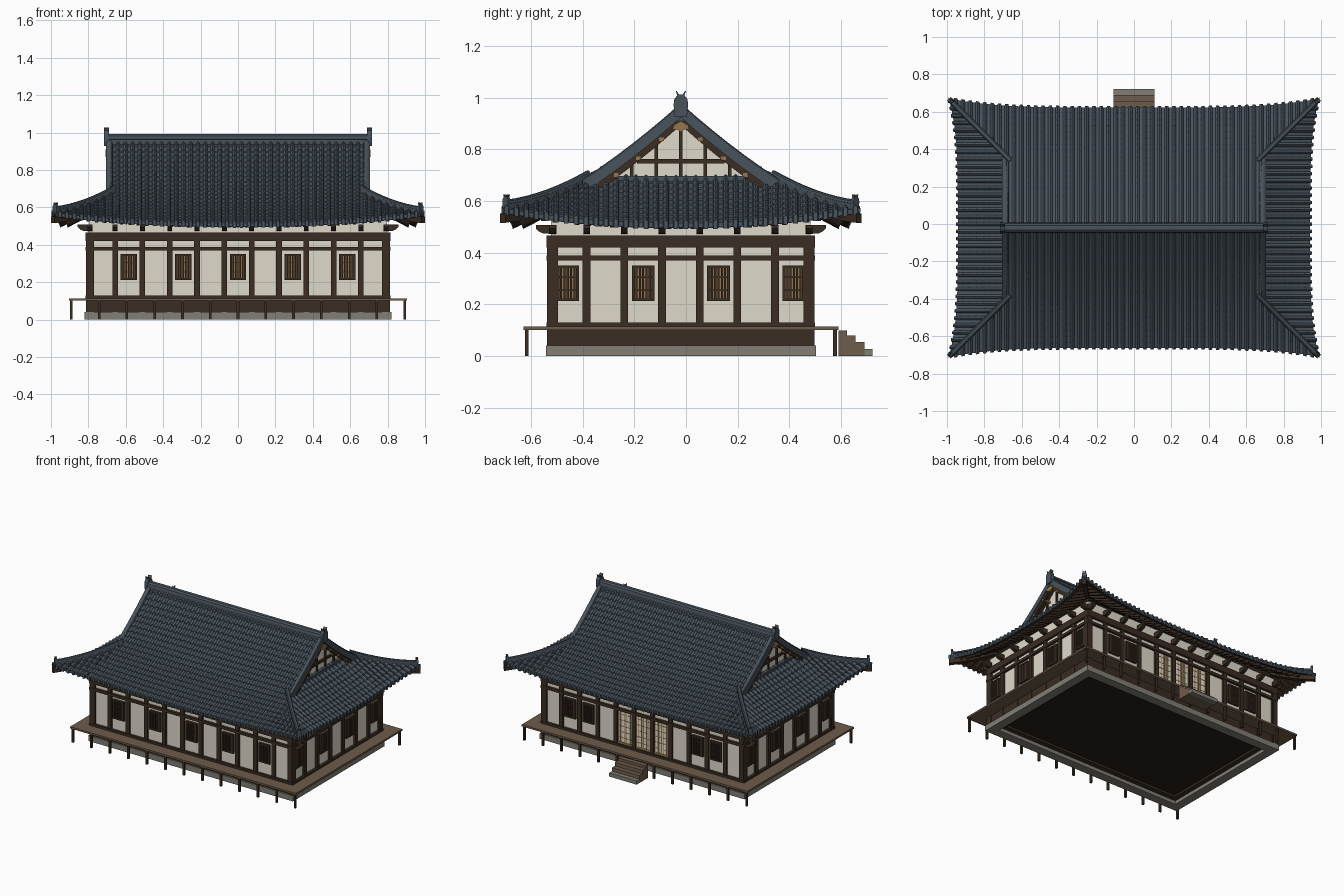
import bpy, bmesh, math
from mathutils import Vector

if "Cube" in bpy.data.objects:
    bpy.data.objects.remove(bpy.data.objects["Cube"])

C = -0.02                      # y of the building centre
HX, HY, BAY = 0.797, 0.502, 0.146
Z = Vector((0, 0, 1))


def mat(name, r, g, b):
    m = bpy.data.materials.new(name)
    m.diffuse_color = (r, g, b, 1)
    m.use_nodes = True
    m.node_tree.nodes["Principled BSDF"].inputs["Base Color"].default_value = m.diffuse_color
    return m


TILE = mat("slate_tile", 0.068, 0.089, 0.112)
RIDGE = mat("ridge_tile", 0.066, 0.086, 0.106)
WOOD = mat("dark_wood", 0.043, 0.026, 0.016)
WALL = mat("cream_plaster", 0.74, 0.70, 0.60)
DECK = mat("deck_wood", 0.155, 0.108, 0.072)
STONE = mat("grey_stone", 0.22, 0.21, 0.175)
TAN = mat("tan_wood", 0.30, 0.18, 0.075)
AMBER = mat("window_pane", 0.30, 0.18, 0.08)
PAPER = mat("door_paper", 0.80, 0.73, 0.58)
DARK = mat("underfloor", 0.018, 0.013, 0.008)


def P(side, u, o, z):
    """Local wall frame (along, outward, up); side 0 front, 1 right, 2 back, 3 left."""
    x, y = [(u, -o), (o, u), (-u, o), (-o, -u)][side]
    return Vector((x, y + C, z))


class Part:
    def __init__(self, name, material):
        self.name, self.m, self.v, self.f = name, material, [], []

    def loft(self, rings):
        n, b = len(rings[0]), len(self.v)
        for r in rings:
            self.v += r
        for i in range(len(rings) - 1):
            for j in range(n):
                a, c = b + i * n + j, b + i * n + (j + 1) % n
                self.f.append((a, c, c + n, a + n))
        self.f.append(tuple(range(b, b + n)))
        self.f.append(tuple(range(b + (len(rings) - 1) * n, b + len(rings) * n)))

    def prism(self, pts, vec):
        self.loft([[Vector(p) for p in pts], [Vector(p) + Vector(vec) for p in pts]])

    def box(self, x0, x1, y0, y1, z0, z1):
        self.prism([(x0, y0, z0), (x1, y0, z0), (x1, y1, z0), (x0, y1, z0)], (0, 0, z1 - z0))

    def wbox(self, s, u, w, o0, o1, z0, z1):
        self.prism([P(s, u - w / 2, o0, z0), P(s, u + w / 2, o0, z0),
                    P(s, u + w / 2, o1, z0), P(s, u - w / 2, o1, z0)], (0, 0, z1 - z0))

    def sweep(self, path, prof):
        rings = []
        for i, p in enumerate(path):
            t = path[min(i + 1, len(path) - 1)] - path[max(i - 1, 0)]
            side = t.cross(Z).normalized()
            rings.append([p + side * a + Z * b for a, b in prof])
        self.loft(rings)

    def grid(self, rows):
        n, b = len(rows[0]), len(self.v)
        for r in rows:
            self.v += r
        for i in range(len(rows) - 1):
            for j in range(n - 1):
                a = b + i * n + j
                self.f.append((a, a + 1, a + n + 1, a + n))

    def build(self, solid=True):
        me = bpy.data.meshes.new(self.name)
        me.from_pydata(self.v, [], self.f)
        me.materials.append(self.m)
        if solid:
            bm = bmesh.new()
            bm.from_mesh(me)
            bmesh.ops.recalc_face_normals(bm, faces=bm.faces)
            bm.to_mesh(me)
            bm.free()
        bpy.context.collection.objects.link(bpy.data.objects.new(self.name, me))


def rect(a, b0, b1):
    return [(-a, b0), (a, b0), (a, b1), (-a, b1)]


def ring(part, ox, oy, ix, iy, z0, z1):
    for s in (-1, 1):
        part.box(-ox, ox, *sorted((C + s * iy, C + s * oy)), z0, z1)
        part.box(*sorted((s * ix, s * ox)), C - iy, C + iy, z0, z1)


# ---- roof surface: concave slope with lifted, flared corners
def f(d):
    return 0.952 - 0.897 * d + 0.323 * d * d


def roof(s, u, v, h=0.0):
    off = 0.3 if s % 2 else 0.0
    w = min(1, abs(u) / (v + 0.3 - off + 1e-6))
    return P(s, u, v + off, f(v) + 0.066 * (v / 0.645) ** 3 * w ** 2.5 + h)


def eave(s, u):
    return 0.642 + 0.05 * (abs(u) / (0.695 if s % 2 else 0.995)) ** 4


def top(s, u, uc):
    if s % 2:
        return max(0.33, abs(u))
    return 0.0 if abs(uc) < 0.70 else abs(u) - 0.3


BARREL = [(-.5, 0), (-.29, 0), (-.2, .010), (0, .016), (.2, .010), (.29, 0), (.5, 0)]
tiles, soffit, rafters = Part("roof_tiles", TILE), Part("eave_soffit", WOOD), Part("rafters", WOOD)
for s in range(4):
    n, pitch = (18, 0.695 / 18) if s % 2 else (25, 0.70 / 18)
    for k in range(-n, n):
        uc = (k + 0.5) * pitch
        rows = max(1, round((eave(s, uc) - top(s, uc, uc)) / 0.034))
        strip, under = [], []
        for a, h in BARREL:
            u = uc + a * pitch
            v0, v1 = top(s, u, uc), eave(s, u) + (0.009 if abs(a) < 0.25 else 0)
            line = []
            for r in range(rows):
                line += [roof(s, u, v0 + (v1 - v0) * r / rows, h),
                         roof(s, u, v0 + (v1 - v0) * (r + 1) / rows, h + 0.006)]
            strip.append(line + [roof(s, u, v1, -0.014 if abs(a) < 0.25 else -0.012)])
            if abs(a) == 0.5:
                under.append([roof(s, u, v0 + (v1 - v0) * q / 6, -0.014) for q in range(6, -1, -1)])
        tiles.grid(strip)
        soffit.grid(under)
    # rafters under the eaves
    m = 15 if s % 2 else 21
    for k in range(-m, m + 1):
        u = k * 0.0445
        a = max(0.47, abs(u) - (0 if s % 2 else 0.3))
        b = eave(s, u) - 0.03
        if b - a > 0.02:
            rafters.sweep([roof(s, u, a + (b - a) * q / 3, -0.024) for q in range(4)], rect(0.008, -0.009, 0.012))
tiles.build(False)
soffit.build(False)
rafters.build()

# ---- ridges, end ornaments, hip rafters, bargeboards
CAP = [(-.022, -.03), (.022, -.03), (.022, .022), (.028, .024), (.024, .040), (.012, .049),
       (-.012, .049), (-.024, .040), (-.028, .024), (-.022, .022)]
HORNED = [(-.024, 0), (.024, 0), (.028, .045), (.026, .065), (.014, .082), (.020, .097), (.016, .098), (.007, .084),
          (-.007, .084), (-.016, .098), (-.020, .097), (-.014, .082), (-.026, .065), (-.028, .045)]
ridge, orn = Part("roof_ridges", RIDGE), Part("ridge_ornaments", RIDGE)
hipr, barge, verge = Part("hip_rafters", WOOD), Part("bargeboards", WOOD), Part("verge_tiles", RIDGE)


def ornament(p, d, k):
    d = Vector(d).normalized()
    side = d.cross(Z)
    orn.prism([p + side * a * k + Z * b * k for a, b in HORNED], d * 0.026 * k)


ridge.sweep([Vector((-0.70, C, 0.942)), Vector((0.70, C, 0.942))], CAP)
small = [(a * 0.52, b * 0.56) for a, b in CAP]
for sx in (-1, 1):
    ornament(Vector((sx * 0.69, C, 0.928)), (sx, 0, 0), 1.0)
    for sy in (-1, 1):
        def at(x, d, z):
            return Vector((sx * x, C + sy * d, z))
        # descending verge ridge, verge tiles and bargeboard
        ridge.sweep([at(0.687, 0.38 * q / 6, f(0.38 * q / 6)) for q in range(7)], small)
        ornament(at(0.68, 0.375, f(0.378) - 0.015), (0, sy, 0), 0.5)
        verge.sweep([at(0.698, 0.38 * q / 6, f(0.38 * q / 6)) for q in range(7)], rect(0.008, -0.028, 0.018))
        barge.sweep([at(0.692, 0.37 * q / 6, f(0.37 * q / 6)) for q in range(7)], rect(0.008, -0.058, -0.012))

        # hip ridge to the corner, and the rafter below it
        def hip(v, h):
            return at(v + 0.3, v, roof(0, v + 0.3, v).z + h)
        ridge.sweep([hip(0.36 + 0.315 * q / 8, 0.008) for q in range(9)], small)
        ornament(hip(0.67, 0.0), (sx, sy, 0), 0.56)
        hipr.sweep([hip(0.48 + 0.21 * q / 4, -0.032) for q in range(5)], rect(0.014, -0.020, 0.015))
for p in (ridge, orn, hipr, barge, verge):
    p.build()

# ---- gables
gable, gwood, gtan = Part("gable_wall", WALL), Part("gable_timbers", WOOD), Part("gable_ornaments", TAN)
flash = Part("gable_flashing", TILE)
for s in (1, 3):
    ds = [i * 0.05 for i in range(-7, 8)]
    out = P(s, 0, 0.012, 0) - P(s, 0, 0, 0)
    pts = [P(s, -0.35, 0.63, 0.65), P(s, 0.35, 0.63, 0.65)]
    gable.prism(pts + [P(s, d, 0.63, f(abs(d)) - 0.02) for d in reversed(ds)], out)
    flash.wbox(s, 0, 0.60, 0.63, 0.662, 0.66, 0.696)
    for d in (-0.19, -0.095, 0, 0.095, 0.19):
        gwood.wbox(s, d, 0.013, 0.635, 0.652, 0.66, f(abs(d)) - 0.03)
    gwood.wbox(s, 0, 0.34, 0.635, 0.655, 0.745, 0.762)
    for d in (-0.25, -0.165, -0.075, 0.075, 0.165, 0.25):
        gtan.wbox(s, d, 0.018, 0.64, 0.703, f(abs(d)) - 0.054, f(abs(d)) - 0.040)
    gtan.prism([P(s, a, 0.696, z) for a, z in
                ((0, .868), (.016, .878), (.033, .878), (.028, .894), (0, .910), (-.028, .894), (-.033, .878), (-.016, .878))], out)
for p in (gable, gwood, gtan, flash):
    p.build()

# ---- walls: plaster core, posts, beams, brackets, windows, doors
core = Part("plaster_walls", WALL)
core.box(-HX, HX, C - HY, C + HY, 0.05, 0.54)
core.build()
posts, beams, brackets = Part("wall_posts", WOOD), Part("wall_beams", WOOD), Part("eave_brackets", WOOD)
panes, bars = Part("window_panes", AMBER), Part("window_lattice", WOOD)
paper, lattice = Part("door_panels", PAPER), Part("door_lattice", TAN)
WINDOWS = [(-4, -2, 0, 2, 4), (-3, -1, 1, 3), (-4, -3, 3, 4)]
for s in range(4):
    half, o, n = (HY, HX, 7) if s % 2 else (HX, HY, 11)
    us = [(i - n / 2) * BAY for i in range(1, n)]
    for u in us + [-half + 0.005, half - 0.005]:
        w = 0.03 if u in us else 0.042
        posts.wbox(s, u, w, o - 0.02, o + 0.014, 0.04, 0.465)
        # boat-shaped bracket arm
        brackets.prism([P(s, u - 0.013, o + a, z) for a, z in
                        ((-.02, .472), (.03, .474), (.048, .482), (.060, .494), (.060, .508), (-.02, .508))],
                       P(s, 0.026, 0, 0) - P(s, 0, 0, 0))
    for z0, z1, e in ((0.04, 0.112, 0.010), (0.112, 0.13, 0.018), (0.37, 0.389, 0.018), (0.42, 0.466, 0.018)):
        beams.wbox(s, 0, 2 * (half + e), o - 0.02, o + e, z0, z1)
    for b in WINDOWS[1 if s % 2 else s]:
        u = b * BAY
        panes.wbox(s, u, 0.08, o - 0.002, o + 0.004, 0.215, 0.345)
        for e in (-1, 1):
            bars.wbox(s, u + e * 0.038, 0.012, o, o + 0.016, 0.212, 0.350)
            bars.wbox(s, u, 0.088, o, o + 0.016, 0.281 + e * 0.064 - 0.005, 0.281 + e * 0.064 + 0.005)
            bars.wbox(s, u, 0.08, o, o + 0.010, 0.28 + e * 0.025 - 0.003, 0.28 + e * 0.025 + 0.003)
        for k in range(-2, 3):
            bars.wbox(s, u + k * 0.0128, 0.008, o, o + 0.014, 0.215, 0.345)
    if s == 2:
        for b in (-1, 0, 1):
            u = b * BAY
            paper.wbox(s, u, BAY - 0.03, o - 0.002, o + 0.005, 0.13, 0.37)
            for k in range(-4, 5):
                lattice.wbox(s, u + k * 0.0135, 0.008 if k % 4 == 0 else 0.0016, o, o + 0.007, 0.13, 0.37)
            for k in range(5):
                lattice.wbox(s, u, BAY - 0.03, o, o + 0.007, 0.175 + k * 0.042, 0.177 + k * 0.042)
            lattice.wbox(s, u, BAY - 0.03, o, o + 0.008, 0.13, 0.145)
for p in (posts, beams, brackets, panes, bars, paper, lattice):
    p.build()

# ---- foundation, veranda and stairs
base, floor, sleeper = Part("stone_base", STONE), Part("dark_underfloor", DARK), Part("floor_sleepers", WOOD)
ring(base, 0.82, 0.523, 0.755, 0.458, 0.0, 0.04)
ring(sleeper, 0.78, 0.483, 0.72, 0.423, 0.025, 0.06)
floor.box(-0.74, 0.74, C - 0.44, C + 0.44, 0.04, 0.06)
deck, legs = Part("veranda_deck", DECK), Part("veranda_posts", WOOD)
ring(deck, 0.904, 0.61, 0.79, 0.495, 0.101, 0.114)
for i in range(-6, 7):
    for s in (-1, 1):
        x, y = i * 0.1485, C + s * 0.597
        legs.box(x - 0.007, x + 0.007, y - 0.007, y + 0.007, 0, 0.102)
steps, slab = Part("stairs", DECK), Part("stair_foot_stone", STONE)
for i, z in enumerate((0.098, 0.079, 0.053)):
    steps.box(-0.11, 0.11, 0.59 + i * 0.0335, 0.6235 + i * 0.0335, 0, z)
slab.box(-0.11, 0.11, 0.6905, 0.722, 0, 0.027)
for p in (base, floor, sleeper, deck, legs, steps, slab):
    p.build()
